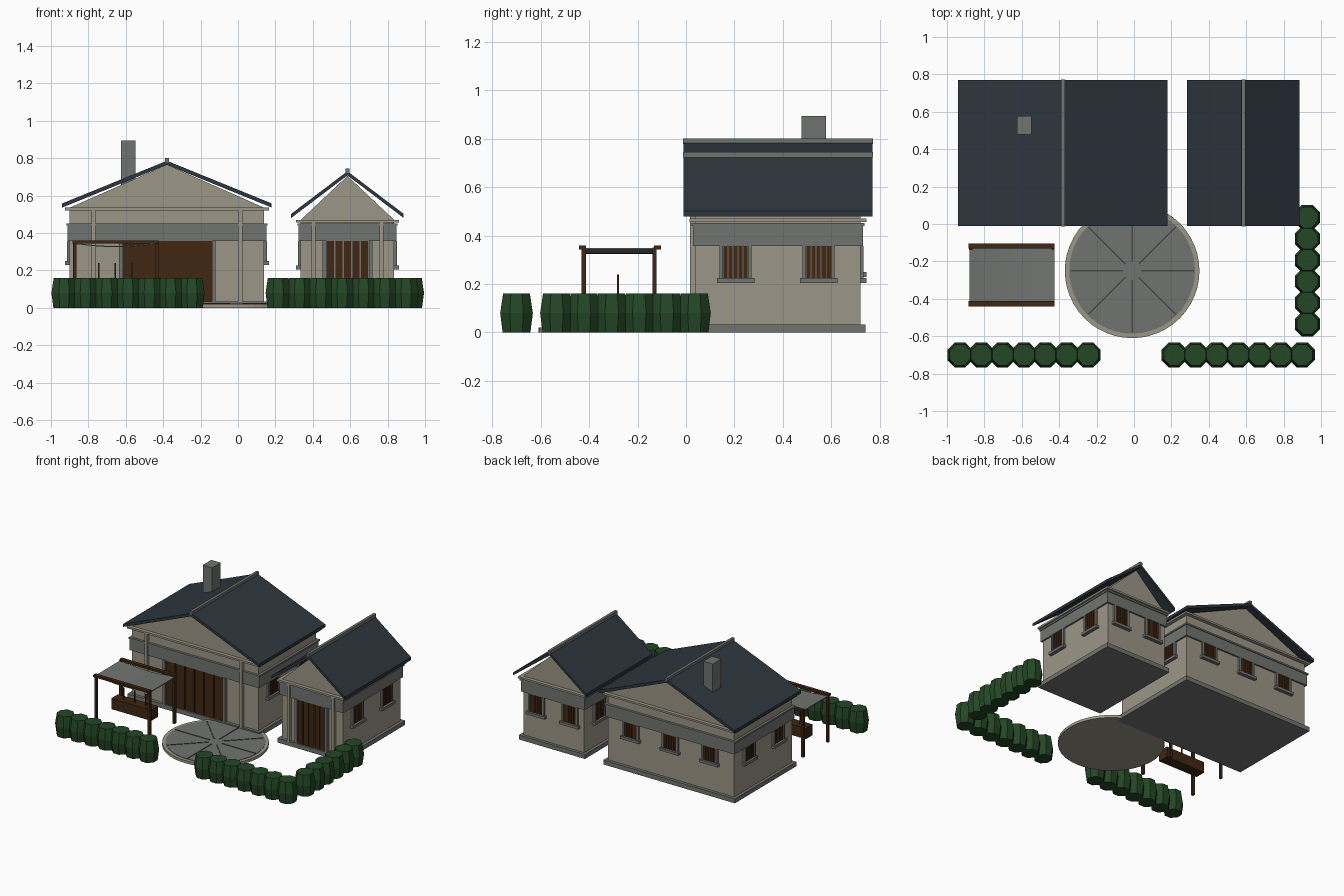
import bpy, bmesh, math
from mathutils import Matrix

if "Cube" in bpy.data.objects:
    bpy.data.objects.remove(bpy.data.objects["Cube"])


def mat(name, rgb):
    m = bpy.data.materials.new(name)
    m.diffuse_color = (*rgb, 1)
    m.use_nodes = True
    m.node_tree.nodes["Principled BSDF"].inputs["Base Color"].default_value = m.diffuse_color
    return m


PLASTER = mat("beige plaster", (0.33, 0.305, 0.24))
STONE = mat("grey stone", (0.165, 0.175, 0.165))
SLATE = mat("blue slate", (0.026, 0.037, 0.048))
WOOD = mat("brown wood", (0.052, 0.019, 0.006))
LEAF = mat("hedge green", (0.017, 0.062, 0.018))
DARK = mat("dark joint", (0.06, 0.065, 0.06))


def finish(name, bm, material):
    bmesh.ops.recalc_face_normals(bm, faces=bm.faces)
    me = bpy.data.meshes.new(name)
    bm.to_mesh(me)
    bm.free()
    me.materials.append(material)
    ob = bpy.data.objects.new(name, me)
    bpy.context.collection.objects.link(ob)
    return ob


def boxes(name, specs, material, matrix=None):
    """One object from boxes given as (x0, x1, y0, y1, z0, z1)."""
    bm = bmesh.new()
    for x0, x1, y0, y1, z0, z1 in specs:
        m = Matrix.Translation(((x0 + x1) / 2, (y0 + y1) / 2, (z0 + z1) / 2)) @ \
            Matrix.Diagonal((x1 - x0, y1 - y0, z1 - z0, 1))
        bmesh.ops.create_cube(bm, size=1, matrix=m)
    if matrix:
        bm.transform(matrix)
    return finish(name, bm, material)


def prism(name, profile, y0, y1, material):
    """Extrude an x-z profile along y."""
    bm = bmesh.new()
    f = bm.faces.new([bm.verts.new((x, y0, z)) for x, z in profile])
    ext = bmesh.ops.extrude_face_region(bm, geom=[f])
    bmesh.ops.translate(bm, vec=(0, y1 - y0, 0),
                        verts=[v for v in ext["geom"] if isinstance(v, bmesh.types.BMVert)])
    return finish(name, bm, material)


def lathe(name, rings, sides, material, spots, turn=0.0):
    """Stacked rings (radius, z) closed top and bottom, repeated at each spot."""
    bm = bmesh.new()
    for cx, cy in spots:
        loops = [[bm.verts.new((cx + r * math.cos(turn + math.tau * i / sides),
                                cy + r * math.sin(turn + math.tau * i / sides), z))
                  for i in range(sides)] for r, z in rings]
        for a, b in zip(loops, loops[1:]):
            for i in range(sides):
                j = (i + 1) % sides
                bm.faces.new((a[i], a[j], b[j], b[i]))
        bm.faces.new(loops[0])
        bm.faces.new(loops[-1])
    return finish(name, bm, material)


YF, YB = 0.04, 0.72    # front and back wall planes
YM = (YF + YB) / 2


def window(name, x, y, angle, z0, z1):
    """Barred window; local outward direction is -y before turning."""
    m = Matrix.Translation((x, y, 0)) @ Matrix.Rotation(angle, 4, 'Z')
    w = 0.052
    boxes(name + "_frame", [(-w - .014, -w, -.014, .005, z0, z1),
                            (w, w + .014, -.014, .005, z0, z1),
                            (-w - .025, w + .025, -.025, .005, z0 - .02, z0)], STONE, m)
    boxes(name + "_pane", [(-w, w, -.003, .005, z0, z1)], STONE, m)
    step = 2 * w / 5
    boxes(name + "_bars", [(-w + i * step + .002, -w + (i + 1) * step - .002, -.009, 0, z0, z1)
                           for i in range(5)], WOOD, m)


def house(name, cx, hw, wall, apex, roof_hw, ridge, eave, pil, door, slats, sill, backs):
    # walls with gable ends
    prism(name + "_walls", [(cx - hw, 0.01), (cx + hw, 0.01), (cx + hw, wall),
                            (cx, apex), (cx - hw, wall)], YF, YB, PLASTER)

    def ring(part, out, z0, z1, material):
        boxes(name + part, [(cx - hw - out, cx + hw + out, YF - out, YB + out, z0, z1)], material)
    ring("_plinth", .022, 0, .033, STONE)
    ring("_frieze", .012, .357, .447, STONE)
    ring("_frieze_moulding", .018, .44, .452, STONE)
    ring("_cornice", .026, wall - .014, wall, PLASTER)
    # front pilasters
    boxes(name + "_pilasters", [(cx + s * pil - .011, cx + s * pil + .011, YF - .024, YF + .01, .03, wall - .01)
                                for s in (-1, 1)], PLASTER)
    # door leaves and surround
    d0, d1 = door
    boxes(name + "_door_frame", [(d0 - .02, d0, YF - .022, YF + .01, .03, .36),
                                 (d1, d1 + .02, YF - .022, YF + .01, .03, .36)], STONE)
    boxes(name + "_door_back", [(d0, d1, YF - .004, YF + .01, .02, .357)],
          STONE if slats == 5 else WOOD)
    step = (d1 - d0) / slats
    boxes(name + "_door_leaves", [(d0 + i * step + .004, d0 + (i + 1) * step - .004, YF - .012, YF, .02, .357)
                                  for i in range(slats)], WOOD)
    # roof slab and ridge cap
    t = .022
    prism(name + "_roof", [(cx - roof_hw, eave), (cx, ridge), (cx + roof_hw, eave),
                           (cx + roof_hw, eave - t), (cx, ridge - t), (cx - roof_hw, eave - t)],
          -.01, .77, SLATE)
    boxes(name + "_ridge_cap", [(cx - .01, cx + .01, -.013, .773, ridge - .008, ridge + .016)], STONE)
    # side and back windows
    for i, y in enumerate((.205, .548)):
        window(f"{name}_right_window_{i}", cx + hw, y, math.pi / 2, sill, .358)
        window(f"{name}_left_window_{i}", cx - hw, y, -math.pi / 2, sill, .358)
    for i, x in enumerate(backs):
        window(f"{name}_back_window_{i}", cx + x, YB, math.pi, sill, .358)


house("main_house", -.38, .52, .535, .765, .56, .786, .558, .392,
      (-.615, -.14), 6, .25, (-.325, 0, .325))
house("side_house", .585, .25, .47, .705, .301, .73, .502, .182,
      (.472, .70), 5, .225, (-.138, .138))
boxes("chimney", [(-.625, -.547, .478, .578, .6, .895)], STONE)

# round patio with radial joints
PX, PY = -.01, -.25
lathe("patio_rim", [(.36, 0), (.36, .02)], 48, PLASTER, [(PX, PY)])
lathe("patio_paving", [(.336, .005), (.336, .023)], 48, STONE, [(PX, PY)])
for k in range(8):
    boxes(f"patio_joint_{k}", [(.05, .33, -.004, .004, .015, .026)], DARK,
          Matrix.Translation((PX, PY, 0)) @ Matrix.Rotation(k * math.pi / 4, 4, 'Z'))

# awning: posts, beams and sagging cloth
boxes("awning_posts", [(x - .009, x + .009, y - .009, y + .009, 0, .35)
                       for x in (-.873, -.433) for y in (-.422, -.13)], WOOD)
boxes("awning_beams", [(-.884, -.424, y - .014, y + .014, .343, .359) for y in (-.427, -.118)], WOOD)
n = 8
top = [(-.88 + .454 * i / n, .348 - .018 * math.sin(math.pi * i / n)) for i in range(n + 1)]
prism("awning_cloth", top + [(x, z - .006) for x, z in reversed(top)], -.418, -.127, STONE)

# wooden trough with three stakes under the awning
boxes("trough", [(-.82, -.49, -.32, -.24, .075, .155)], WOOD)
boxes("trough_stakes", [(x - .004, x + .004, -.284, -.276, .075, .24)
                        for x in (-.745, -.655, -.565)], WOOD)

# hedges of eight-sided bushes
bush = [(.062, 0), (.073, .08), (.06, .16)]
lathe("front_left_hedge", bush, 8, LEAF, [(-.93 + .114 * i, -.70) for i in range(7)], math.pi / 8)
lathe("front_right_hedge", bush, 8, LEAF, [(.215 + .114 * i, -.70) for i in range(7)], math.pi / 8)
lathe("side_hedge", bush, 8, LEAF, [(.927, .035 - .114 * i) for i in range(6)], math.pi / 8)
